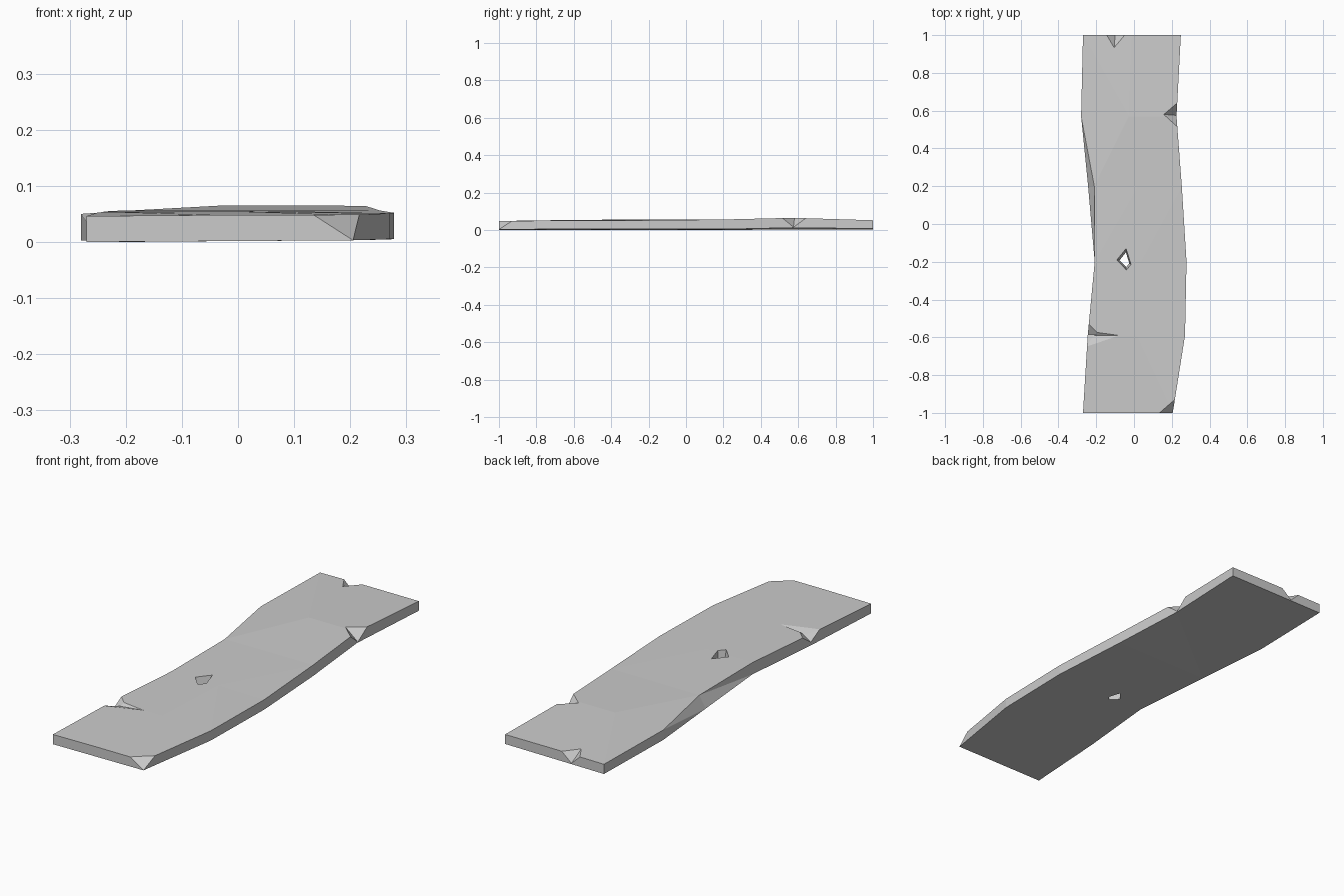
import bpy
import bmesh
from mathutils import Vector

cube = bpy.data.objects.get("Cube")
if cube:
    bpy.data.objects.remove(cube, do_unlink=True)

stone = bpy.data.materials.new("plain grey")
stone.use_nodes = True
grey = (0.6, 0.6, 0.6, 1)
stone.diffuse_color = grey
stone.node_tree.nodes["Principled BSDF"].inputs["Base Color"].default_value = grey


def finish(bm, name):
    """Turn a bmesh into a flat-shaded object."""
    bmesh.ops.recalc_face_normals(bm, faces=bm.faces)
    mesh = bpy.data.meshes.new(name)
    bm.to_mesh(mesh)
    bm.free()
    mesh.materials.append(stone)
    obj = bpy.data.objects.new(name, mesh)
    bpy.context.collection.objects.link(obj)
    return obj


def hull(points, name):
    bm = bmesh.new()
    for point in points:
        bm.verts.new(point)
    bmesh.ops.convex_hull(bm, input=bm.verts)
    return finish(bm, name)


def cut(target, cutter):
    """Subtract the cutter, then remove it."""
    cutter.hide_render = True
    modifier = target.modifiers.new(cutter.name, "BOOLEAN")
    modifier.operation = "DIFFERENCE"
    modifier.solver = "EXACT"
    modifier.object = cutter
    bpy.context.view_layer.objects.active = target
    bpy.ops.object.modifier_apply(modifier=modifier.name)
    bpy.data.objects.remove(cutter, do_unlink=True)


def notch(inner, first, second, base, name):
    """Wedge cutter with its valley from inner to base, widened past the edge."""
    inner, first, second, base = map(Vector, (inner, first, second, base))
    valley = inner - base
    outer = [p + (p - inner) + (p - base) * 0.3 for p in (first, second)]
    return hull([inner + valley * 0.5, base - valley * 0.3] + outer, name)


# Bent slab: y, left top x, left bottom x, right x, then heights
# of left top, right top, left bottom and right bottom
stations = [
    (-1, -.27, -.27, .205, .046, .048, 0, .003),
    (-.59, -.245, -.245, .27, .054, .051, 0, .005),
    (-.2, -.208, -.208, .278, .056, .052, 0, .005),
    (.2, -.21, -.243, .253, .055, .056, 0, .004),
    (.57, -.28, -.28, .225, .05, .065, .003, .012),
    (1, -.27, -.27, .248, .049, .052, .003, .007),
]
bm = bmesh.new()
rings = []
for y, left_top, left_low, right, tl, tr, bl, br in stations:
    corners = [(left_low, y, bl), (right, y, br), (right, y, tr),
               ((left_top + right) / 2, y, max(tl, tr)), (left_top, y, tl)]
    rings.append([bm.verts.new(c) for c in corners])
for near, far in zip(rings, rings[1:]):
    for i in range(len(near)):
        j = (i + 1) % len(near)
        bm.faces.new((near[i], near[j], far[j], far[i]))
bm.faces.new(rings[0])
bm.faces.new(rings[-1])
bmesh.ops.triangulate(bm, faces=[f for f in bm.faces if len(f.verts) == 4])
slab = finish(bm, "stone_slab")

# Chips along the edges
cut(slab, notch((.16, .58, .063), (.224, .635, .062), (.226, .52, .062),
                (.225, .575, .015), "right_chip"))
cut(slab, notch((-.185, -.585, .054), (-.242, -.53, .053), (-.249, -.645, .053),
                (-.245, -.585, .015), "left_chip"))
cut(slab, notch((-.08, -.59, .054), (-.242, -.57, .052), (-.249, -.645, .052),
                (-.246, -.59, .036), "left_dent"))
cut(slab, notch((-.105, .935, .052), (-.145, 1, .051), (-.05, 1, .051),
                (-.1, 1, .008), "back_chip"))

# Broken front corner
triangle = [Vector(p) for p in ((.135, -1, .048), (.205, -.94, .048), (.205, -1, .003))]
centre = sum(triangle, Vector()) / len(triangle)
spread = [centre + (p - centre) * 3 for p in triangle]
cut(slab, hull(spread + [Vector((.3, -1.1, .2))], "corner_chip"))

# Tapered hole through the middle
rim = [(-.092, -.19), (-.042, -.128), (-.015, -.215), (-.04, -.245)]
middle = Vector((-.045, -.195))
outline = []
for x, y in rim:
    offset = Vector((x, y)) - middle
    for scale, height in ((1.05, .07), (.6, -.01)):
        outline.append((*(middle + offset * scale), height))
cut(slab, hull(outline, "centre_hole"))
